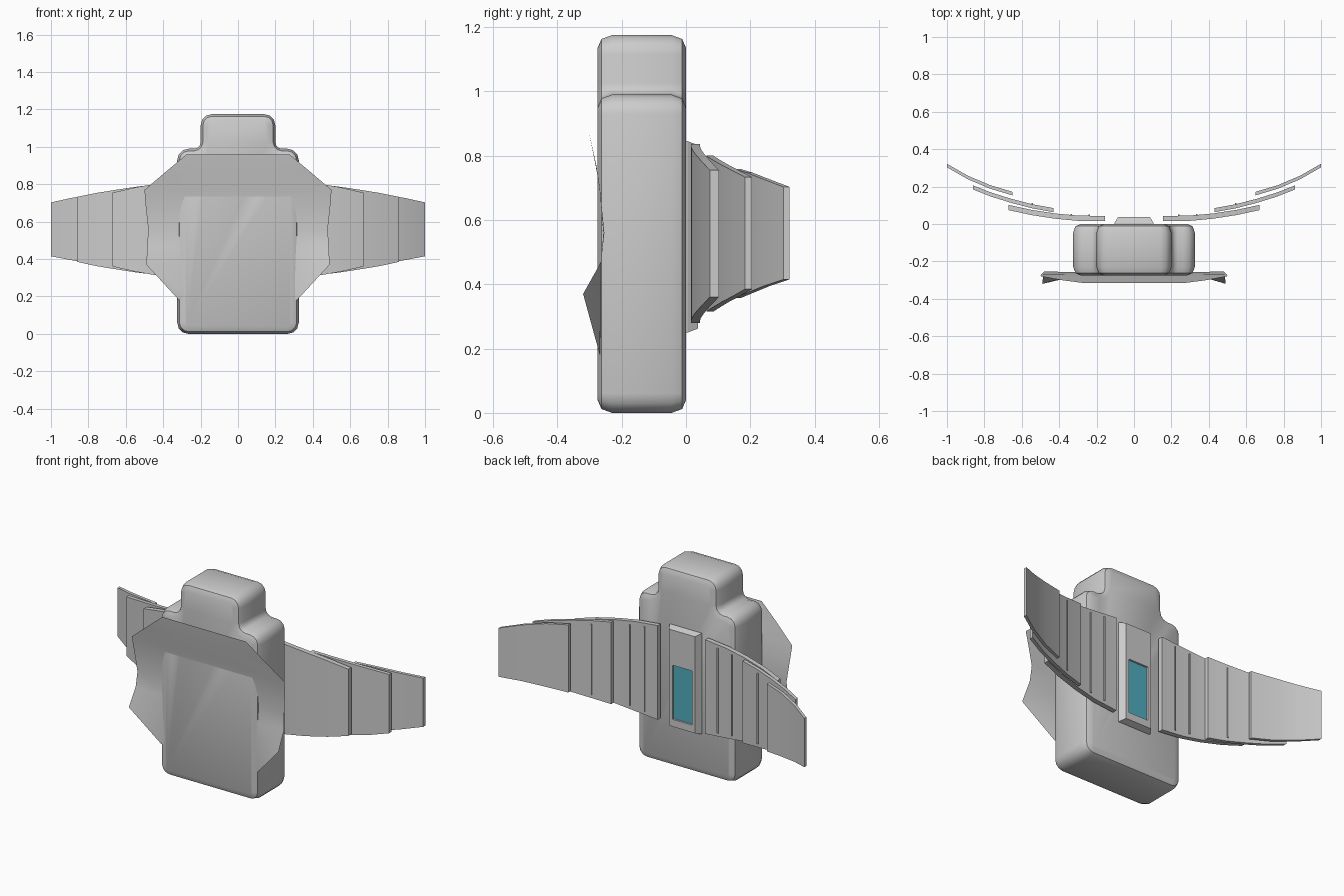
import bpy
from math import sin, cos, pi

if "Cube" in bpy.data.objects:
    bpy.data.objects.remove(bpy.data.objects["Cube"])


def make(name, verts, faces, smooth=None, color=None):
    me = bpy.data.meshes.new(name)
    me.from_pydata(verts, [], faces)
    ob = bpy.data.objects.new(name, me)
    bpy.context.collection.objects.link(ob)
    if smooth:
        bpy.ops.object.select_all(action='DESELECT')
        ob.select_set(True)
        bpy.context.view_layer.objects.active = ob
        bpy.ops.object.shade_smooth_by_angle(angle=smooth)
    if color:
        m = bpy.data.materials.new(name)
        m.diffuse_color = color
        m.use_nodes = True
        m.node_tree.nodes["Principled BSDF"].inputs["Base Color"].default_value = m.diffuse_color
        me.materials.append(m)
    return ob


def loft(name, rings, smooth=None):
    # Skin equal-length rings and cap both ends
    n = len(rings[0])
    faces = [(i * n + j, i * n + (j + 1) % n, (i + 1) * n + (j + 1) % n, (i + 1) * n + j)
             for i in range(len(rings) - 1) for j in range(n)]
    faces = [f[::-1] for f in faces]
    last = (len(rings) - 1) * n
    faces += [tuple(range(n)), tuple(range(last + n - 1, last - 1, -1))]
    return make(name, [v for r in rings for v in r], faces, smooth)


def arc(cx, cz, r, a0, a1, steps=3):
    return [(cx + r * cos(a0 + (a1 - a0) * k / steps), cz + r * sin(a0 + (a1 - a0) * k / steps))
            for k in range(steps + 1)]


# Body: rounded shoulder-and-head outline, softened front and back
def outline(inset):
    r, q = 0.06 - inset, 0.035 + inset
    right = (arc(0.265, 0.06, r, -pi / 2, 0)
             + arc(0.265, 0.93, r, 0, pi / 2)
             + arc(0.235, 1.025, q, -pi / 2, -pi)
             + arc(0.14, 1.115, r, 0, pi / 2))
    return right + [(-x, z) for x, z in reversed(right)]


depths = [(-0.275, 0.04), (-0.263, 0.012), (-0.23, 0), (-0.045, 0), (-0.012, 0.012), (0, 0.04)]
loft("body", [[(x, y, z) for x, z in outline(s)] for y, s in depths], 0.7)

# Front bib: thin flared sheet that crosses the body's front face
rows = [  # z, inner y, outer y, inner x, outer x
    (0.96, -0.315, -0.315, 0.14, 0.275),
    (0.865, -0.300, -0.300, 0.20, 0.388),
    (0.77, -0.281, -0.279, 0.28, 0.50),
    (0.70, -0.269, -0.268, 0.31, 0.495),
    (0.56, -0.257, -0.254, 0.31, 0.48),
    (0.47, -0.264, -0.264, 0.31, 0.485),
    (0.37, -0.266, -0.32, 0.31, 0.49),
    (0.18, -0.262, -0.268, 0.24, 0.315)]
verts = []
for z, yi, yo, xi, xo in rows:
    verts += [(-xo, yo, z), (-xi, yi, z), (xi, yi, z), (xo, yo, z)]
faces = [(4 * i + j, 4 * i + 4 + j, 4 * i + 5 + j, 4 * i + 1 + j)
         for i in range(len(rows) - 1) for j in range(3)]
make("front_bib", verts, faces, 0.6)


# Back console: tapered frame with a recessed window
def rect(w, y, z0, z1):
    return [(-w, y, z0), (w, y, z0), (w, y, z1), (-w, y, z1)]


loft("back_console", [rect(0.105, -0.01, 0.25, 0.845), rect(0.105, 0.005, 0.25, 0.845),
                      rect(0.085, 0.037, 0.262, 0.833), rect(0.064, 0.037, 0.305, 0.625),
                      rect(0.064, 0.026, 0.305, 0.625)])
make("console_screen", rect(0.062, 0.0275, 0.307, 0.623), [(3, 2, 1, 0)],
     color=(0.08, 0.42, 0.52, 1))


# Wings: three overlapping curved panels per side
def sample(stations, x):
    for a, b in zip(stations, stations[1:]):
        if a[0] <= x <= b[0]:
            t = (x - a[0]) / (b[0] - a[0])
            return [p + (q - p) * t for p, q in zip(a, b)]


panels = {  # stations: x, front y, bottom z, top z
    "inner": (0.028, [(0.155, 0.015, 0.28, 0.837), (0.30, 0.017, 0.293, 0.823),
                      (0.42, 0.028, 0.31, 0.806), (0.55, 0.048, 0.333, 0.783),
                      (0.67, 0.074, 0.36, 0.755)], (0.24, 0.335)),
    "middle": (0.022, [(0.43, 0.063, 0.315, 0.80), (0.54, 0.083, 0.328, 0.787),
                       (0.65, 0.111, 0.345, 0.771), (0.76, 0.145, 0.363, 0.753),
                       (0.86, 0.184, 0.385, 0.733)], (0.545,)),
    "outer": (0.019, [(0.65, 0.153, 0.358, 0.758), (0.77, 0.189, 0.373, 0.747),
                      (0.89, 0.240, 0.394, 0.727), (1.0, 0.303, 0.415, 0.703)], ())}

for side, label in ((1, "right"), (-1, "left")):
    for part, (thick, stations, ribs) in panels.items():
        rings = []
        for x, y, z0, z1 in stations:
            ring = [(side * x, y, z0), (side * x, y, z1),
                    (side * x, y + thick, z1), (side * x, y + thick, z0)]
            rings.append(ring if side > 0 else ring[::-1])
        loft(f"{label}_{part}_wing_panel", rings, 0.5)
        # Slim raised seams on the panel backs
        for x in ribs:
            _, y, z0, z1 = sample(stations, x)
            yb = y + thick
            seam = [[(side * x + dx, yy, z) for dx, yy in
                     ((-0.004, yb - 0.006), (0.004, yb - 0.006), (0.004, yb + 0.006), (-0.004, yb + 0.006))]
                    for z in (z1 - 0.02, z0 + 0.02)]
            loft(f"{label}_{part}_wing_seam", seam)

# Make closed parts face outwards
import bmesh
for ob in bpy.data.objects:
    if ob.name not in ("front_bib", "console_screen"):
        bm = bmesh.new()
        bm.from_mesh(ob.data)
        bmesh.ops.recalc_face_normals(bm, faces=bm.faces)
        bm.to_mesh(ob.data)
        bm.free()
